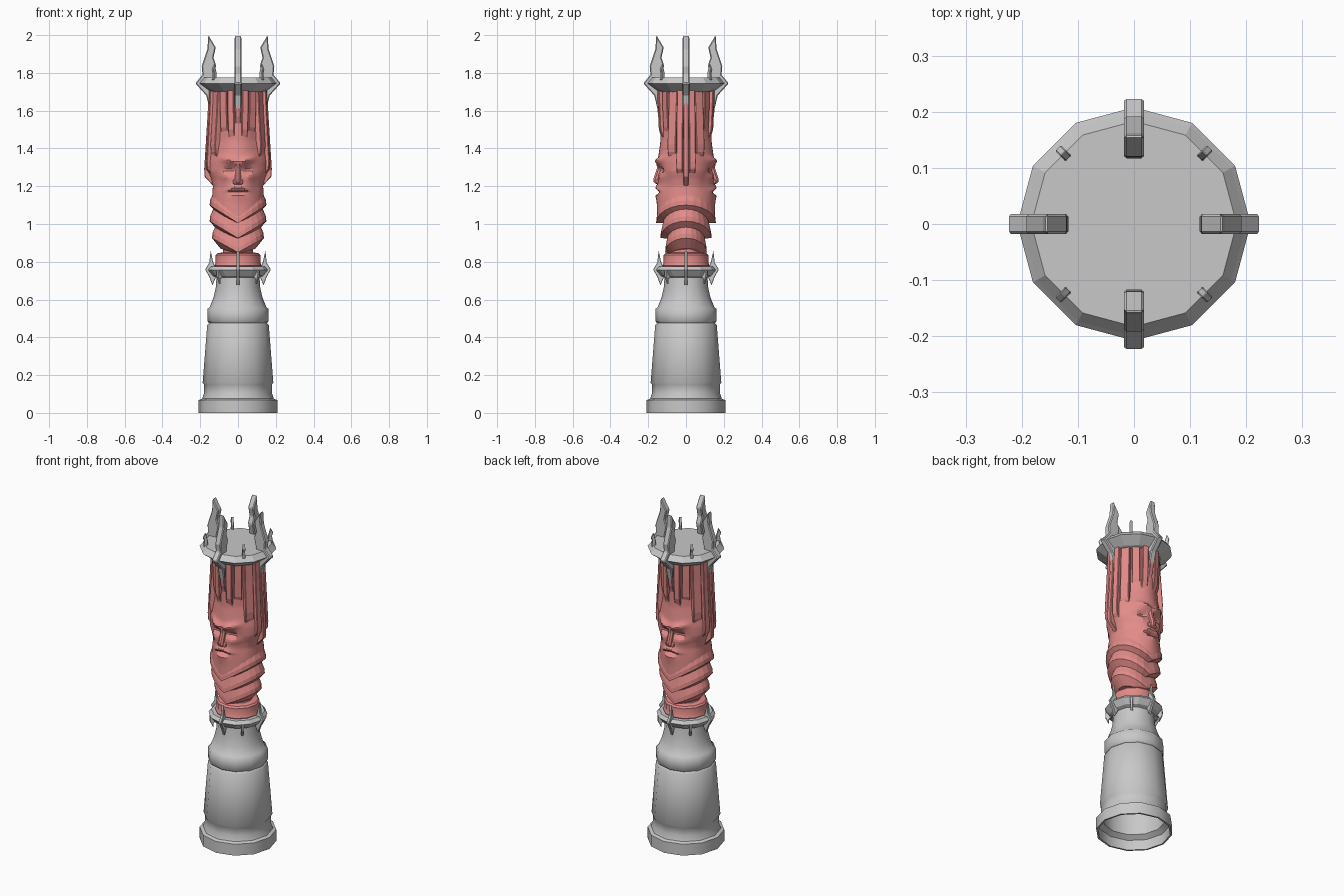
import bpy, bmesh
from math import sin, cos, pi, exp, radians
from mathutils import Matrix

if "Cube" in bpy.data.objects:
    bpy.data.objects.remove(bpy.data.objects["Cube"], do_unlink=True)


def material(name, color):
    m = bpy.data.materials.new(name)
    m.use_nodes = True
    m.diffuse_color = color
    m.node_tree.nodes["Principled BSDF"].inputs["Base Color"].default_value = color
    return m


STONE = material("grey stone", (0.58, 0.58, 0.58, 1))
RED = material("red clay", (0.76, 0.26, 0.25, 1))


def finish(name, bm, mat, angle=None):
    bmesh.ops.recalc_face_normals(bm, faces=bm.faces)
    mesh = bpy.data.meshes.new(name)
    bm.to_mesh(mesh)
    bm.free()
    mesh.materials.append(mat)
    ob = bpy.data.objects.new(name, mesh)
    bpy.context.collection.objects.link(ob)
    if angle:
        bpy.ops.object.select_all(action='DESELECT')
        ob.select_set(True)
        bpy.context.view_layer.objects.active = ob
        bpy.ops.object.shade_smooth_by_angle(angle=radians(angle))
    return ob


def loft(name, rows, mat, sides=12, relief=None, angle=None):
    """Rings of (z, half width x, half depth y, pointed drop at front and back)."""
    bm = bmesh.new()
    rings = []
    for z, hx, hy, drop in rows:
        ring = []
        for i in range(sides):
            a = 2 * pi * i / sides
            x, y = hx * cos(a), hy * sin(a)
            if relief:
                # Slim the diagonals of the hair and carve the faces
                slim = 1 - .12 * sin(2 * a) ** 2 * min(1, max(0, (z - 1.25) / .2))
                x, y = x * slim, y * slim + relief(x, z) * sin(a)
            ring.append(bm.verts.new((x, y, z - drop * (1 - abs(cos(a))))))
        rings.append(ring)
    for lo, hi in zip(rings, rings[1:]):
        for i in range(sides):
            j = (i + 1) % sides
            bm.faces.new((lo[i], lo[j], hi[j], hi[i]))
    bm.faces.new(rings[0])
    bm.faces.new(rings[-1])
    return finish(name, bm, mat, angle)


def lathe(name, profile, mat, angle=None, sides=12):
    return loft(name, [(z, r, r, 0) for r, z in profile], mat, sides, None, angle)


def blade(name, outline, width, degrees, mat, bevel=0.003):
    """Flat outline of (radius, z), thickened and turned about the axis."""
    bm = bmesh.new()
    face = bm.faces.new([bm.verts.new((r, -width / 2, z)) for r, z in outline])
    ext = bmesh.ops.extrude_face_region(bm, geom=[face])
    verts = [v for v in ext["geom"] if isinstance(v, bmesh.types.BMVert)]
    bmesh.ops.translate(bm, vec=(0, width, 0), verts=verts)
    bmesh.ops.rotate(bm, verts=bm.verts, matrix=Matrix.Rotation(radians(degrees), 3, 'Z'))
    ob = finish(name, bm, mat)
    mod = ob.modifiers.new("soft edges", 'BEVEL')
    mod.width = bevel
    mod.segments = 1
    return ob


# Thin hollow turned pedestal, from the inside round to the outside
lathe("pedestal", [(.1, .7), (.105, .66), (.15, .54), (.148, .46), (.172, .16), (.17, .08),
                   (.198, .06), (.198, 0), (.208, 0), (.208, .068), (.19, .075), (.18, .105),
                   (.18, .15), (.187, .16), (.163, .465), (.153, .475), (.162, .485),
                   (.162, .55), (.15, .56), (.13, .61), (.118, .66), (.113, .73)], STONE, 50)
lathe("lower_collar", [(.11, .715), (.135, .725), (.16, .757), (.145, .775), (.12, .775)], STONE)

# Red neck ring and neck
lathe("neck_ring", [(.115, .765), (.125, .78), (.118, .795), (.118, .835), (.11, .845),
                    (.08, .85), (.075, .9), (.08, 1.05)], RED, 35)

# Beard tiers: each flares down to a point at the front and back, arched at the sides
for i, (z, hx, hy, drop) in enumerate([(.925, .137, .11, .075), (1.015, .15, .135, .09),
                                       (1.1, .15, .158, .095)]):
    loft(f"beard_tier_{i + 1}", [(z - .055, hx * .68, hy * .72, drop * .4), (z, hx, hy, drop),
                                 (z + .025, hx * .99, hy * .99, drop),
                                 (z + .09, hx * .8, hy * .85, drop * .8)], RED, 24)


# Carved head, with the same face on the front and back
def face_relief(x, z):
    def bump(cx, cz, wx, wz):
        return exp(-((abs(x) - cx) / wx) ** 2 - ((z - cz) / wz) ** 2)
    return (.024 * bump(.05, 1.325 + .25 * abs(x), .045, .016)
            - .026 * bump(.045, 1.285, .03, .018)
            + .014 * bump(.025, 1.198 - .3 * abs(x), .04, .012) - .02 * bump(0, 1.168, .035, .008)
            + .01 * bump(0, 1.15, .03, .01) - .015 * bump(.1, 1.22, .03, .06)
            + .01 * bump(.065, 1.25, .025, .02))


KEYS = [(1.1, .14, .154), (1.13, .138, .153), (1.2, .133, .15), (1.24, .142, .148),
        (1.28, .158, .147), (1.33, .16, .15), (1.44, .153, .135), (1.6, .142, .134),
        (1.72, .138, .14)]
rows = []
for (z0, x0, y0), (z1, x1, y1) in zip(KEYS, KEYS[1:]):
    n = round((z1 - z0) / .01)
    for k in range(n):
        t = k / n
        z = z0 + (z1 - z0) * t
        drop = max(0, .09 * (1 - (z - 1.1) / .05))
        rows.append((z, x0 + (x1 - x0) * t, y0 + (y1 - y0) * t, drop))
rows.append((1.72, .138, .14, 0))
loft("head", rows, RED, 48, face_relief, 20)

for side, turn in (("front", -90), ("back", 90)):
    blade(f"{side}_nose_bridge", [(.12, 1.345), (.157, 1.335), (.154, 1.295), (.175, 1.23),
                                  (.166, 1.212), (.12, 1.212)], .03, turn, RED, .009)
    blade(f"{side}_nostrils", [(.12, 1.24), (.154, 1.238), (.165, 1.222), (.158, 1.21),
                               (.12, 1.21)], .052, turn, RED, .006)
    # Broad hanging hair over the forehead
    for off, low, width, r in ((0, 1.52, .026, .155), (15, 1.45, .034, .153), (-15, 1.45, .034, .153),
                               (35, 1.46, .044, .14), (-35, 1.46, .044, .14)):
        blade(f"{side}_hair_strand", [(.1, 1.72), (r, 1.72), (r - .002, 1.62), (r - .008, low + .05),
                                      (r - .025, low)], width, turn + off, RED)

# Long hair locks down each side
for side, turn in (("left", 0), ("right", 180)):
    for off, low, top, r, width in ((0, 1.2, .155, .179, .026),
                                    (12, 1.24, .153, .172, .034), (-12, 1.24, .153, .172, .034),
                                    (30, 1.33, .138, .155, .05), (-30, 1.33, .138, .155, .05)):
        blade(f"{side}_hair_lock", [(.1, 1.72), (top, 1.72), (top + .005, 1.6), (r, low + .09),
                                    (r - .003, low + .05), (.13, low)], width, turn + off, RED)

# Crown plate with a raised flat top
lathe("crown_plate", [(.14, 1.70), (.155, 1.705), (.195, 1.735), (.208, 1.745), (.2, 1.754),
                      (.183, 1.775)], STONE)

# Spikes on the crown and the lower collar
BIG = [(.15, 1.605), (.168, 1.68), (.226, 1.745), (.188, 1.79), (.192, 1.835), (.162, 1.925),
       (.157, 2.0), (.118, 1.935), (.13, 1.88), (.116, 1.84), (.134, 1.76), (.14, 1.69)]
THORN = [(.165, 1.75), (.19, 1.765), (.186, 1.8), (.192, 1.82), (.178, 1.845), (.166, 1.8)]
THIN = [(.135, .675), (.152, .72), (.174, .76), (.152, .795), (.145, .86), (.132, .8),
        (.12, .77), (.112, .73)]
CLAW = [(.11, .73), (.155, .758), (.155, .72), (.135, .68), (.135, .71)]
for k in range(4):
    blade("crown_spike", BIG, .036, 90 * k, STONE, .005)
    blade("crown_thorn", THORN, .014, 90 * k + 45, STONE, .002)
    blade("collar_spike", THIN, .016, 90 * k, STONE, .002)
    blade("collar_claw", CLAW, .014, 90 * k + 45, STONE, .002)
